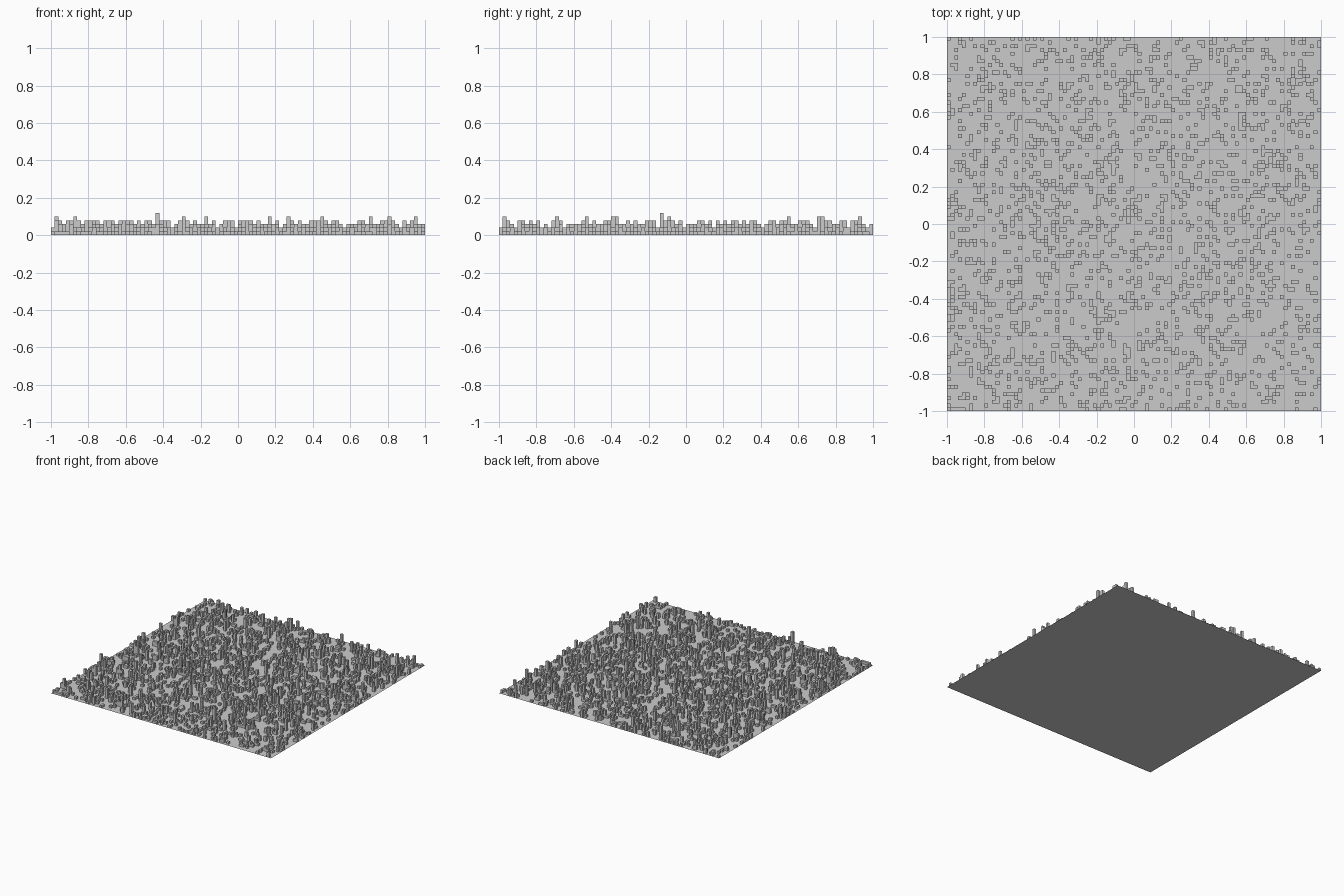
import bpy, bmesh, random

if "Cube" in bpy.data.objects:
    bpy.data.objects.remove(bpy.data.objects["Cube"])

random.seed(7)
N = 100            # cells per side
S = 2.0 / N        # cell size, also the height step


def make_object(name, bm):
    bmesh.ops.remove_doubles(bm, verts=bm.verts, dist=1e-5)
    mesh = bpy.data.meshes.new(name)
    bm.to_mesh(mesh)
    bm.free()
    obj = bpy.data.objects.new(name, mesh)
    bpy.context.collection.objects.link(obj)
    return obj


def quad(bm, *points):
    bm.faces.new([bm.verts.new(p) for p in points])


def random_level():
    # mostly empty cells, with rapidly rarer tall stacks
    r = random.random()
    return sum(r < chance for chance in (0.2, 0.068, 0.021, 0.0065, 0.0009))


# Flat ground sheet
bm = bmesh.new()
quad(bm, (-1, -1, 0), (1, -1, 0), (1, 1, 0), (-1, 1, 0))
make_object("ground_sheet", bm)

# Random stack heights, with the single tallest stack left of the middle
level = {(i, j): random_level() for i in range(N) for j in range(N)}
level[28, 43] = 6

# Square columns: tops plus only the exposed parts of the walls
bm = bmesh.new()
for (i, j), h in level.items():
    if not h:
        continue
    x0, y0, z = -1 + i * S, -1 + j * S, h * S
    corners = [(x0, y0), (x0 + S, y0), (x0 + S, y0 + S), (x0, y0 + S)]
    quad(bm, *[(x, y, z) for x, y in corners])
    for k, (dx, dy) in enumerate([(0, -1), (1, 0), (0, 1), (-1, 0)]):
        low = level.get((i + dx, j + dy), 0)
        if low < h:
            (ax, ay), (bx, by) = corners[k], corners[(k + 1) % 4]
            quad(bm, (ax, ay, low * S), (bx, by, low * S), (bx, by, z), (ax, ay, z))
make_object("block_columns", bm)
